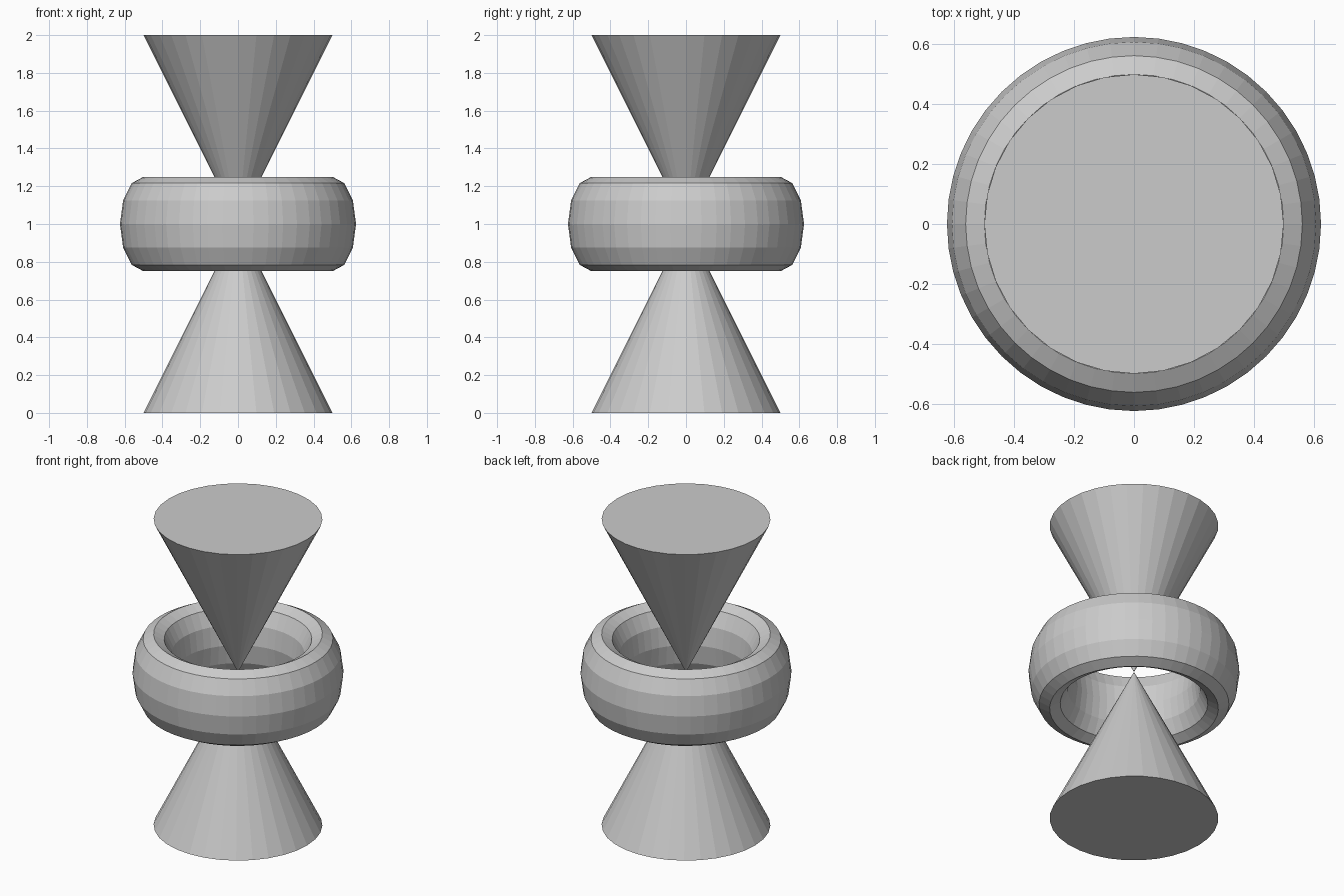
import bpy
from math import pi

if "Cube" in bpy.data.objects:
    bpy.data.objects.remove(bpy.data.objects["Cube"])


def cone(name, z, flip):
    # Cone one unit tall whose tip touches the model's centre
    bpy.ops.mesh.primitive_cone_add(vertices=32, radius1=0.5, radius2=0, depth=1,
                                    location=(0, 0, z), rotation=(pi if flip else 0, 0, 0))
    bpy.context.object.name = name


# Two cones meeting tip to tip
cone("lower_cone", 0.5, False)
cone("upper_cone", 1.5, True)

# Ring around the tips, stretched to twice its height
bpy.ops.mesh.primitive_torus_add(major_segments=48, minor_segments=12,
                                 major_radius=0.5, minor_radius=0.125,
                                 location=(0, 0, 1))
ring = bpy.context.object
ring.name = "middle_ring"
ring.scale.z = 2

# Flat facets on every part
for obj in bpy.data.objects:
    obj.data.shade_flat()
